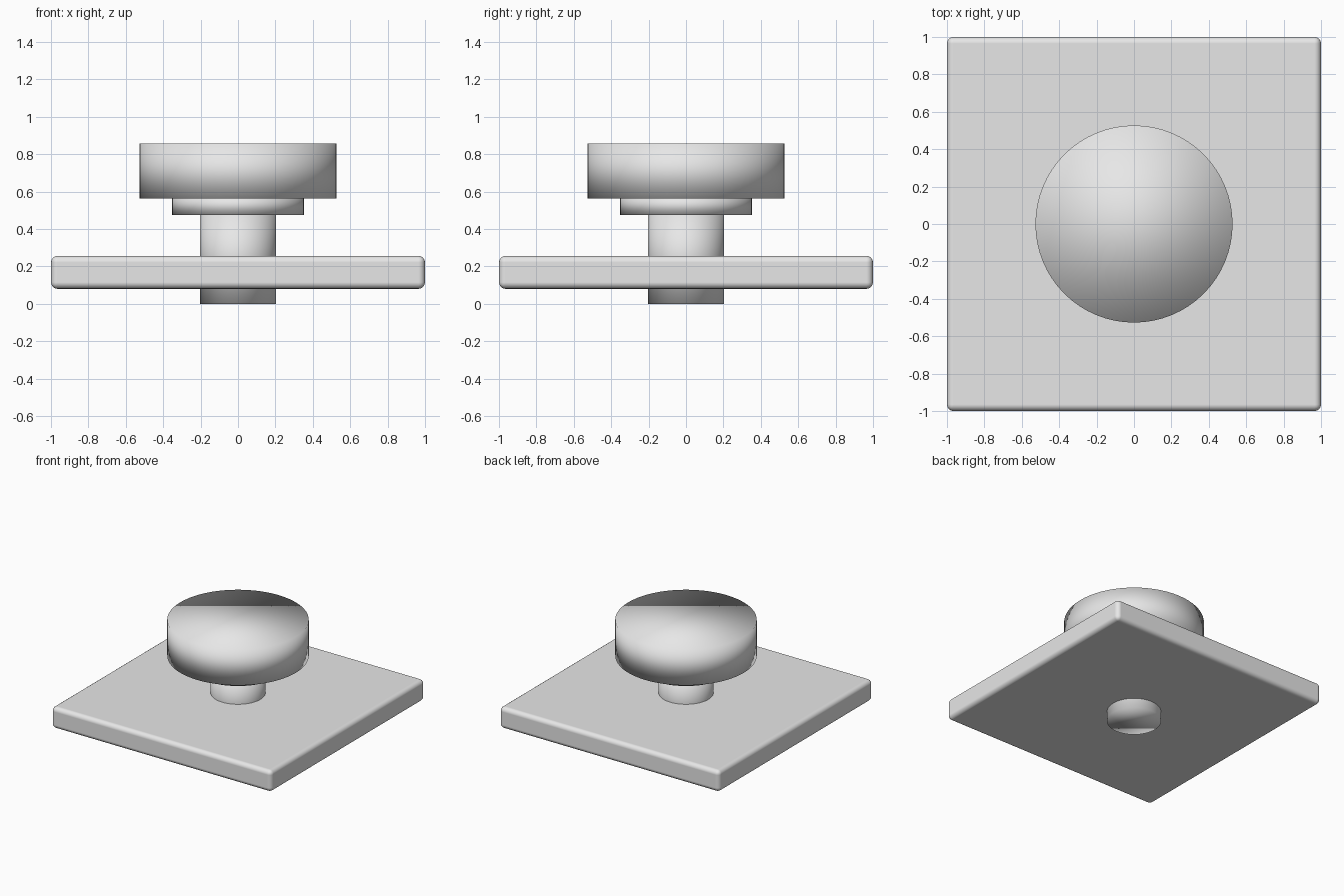
import bpy

if "Cube" in bpy.data.objects:
    bpy.data.objects.remove(bpy.data.objects["Cube"])

grey = bpy.data.materials.new("light grey")
grey.diffuse_color = (0.8, 0.8, 0.8, 1)
grey.use_nodes = True
grey.node_tree.nodes["Principled BSDF"].inputs["Base Color"].default_value = grey.diffuse_color


def finish(obj, name):
    obj.name = name
    obj.data.materials.append(grey)
    for p in obj.data.polygons:
        p.use_smooth = True


def disc(name, radius, z0, z1):
    # fully smooth-shaded cylinder, caps share normals with the wall
    bpy.ops.mesh.primitive_cylinder_add(vertices=64, radius=radius, depth=z1 - z0,
                                        location=(0, 0, (z0 + z1) / 2))
    finish(bpy.context.object, name)


# square plate with softly rounded edges
bpy.ops.mesh.primitive_cube_add(size=1, location=(0, 0, 0.168))
plate = bpy.context.object
plate.scale = (2, 2, 0.176)
bpy.ops.object.transform_apply(location=False, rotation=False, scale=True)
finish(plate, "base_plate")
bevel = plate.modifiers.new("round_edges", 'BEVEL')
bevel.width = 0.035
bevel.segments = 4
bevel.harden_normals = True

# stem through the plate, then the stepped knob
disc("stem", 0.204, 0.0, 0.50)
disc("collar", 0.352, 0.475, 0.58)
disc("knob_head", 0.527, 0.562, 0.857)
